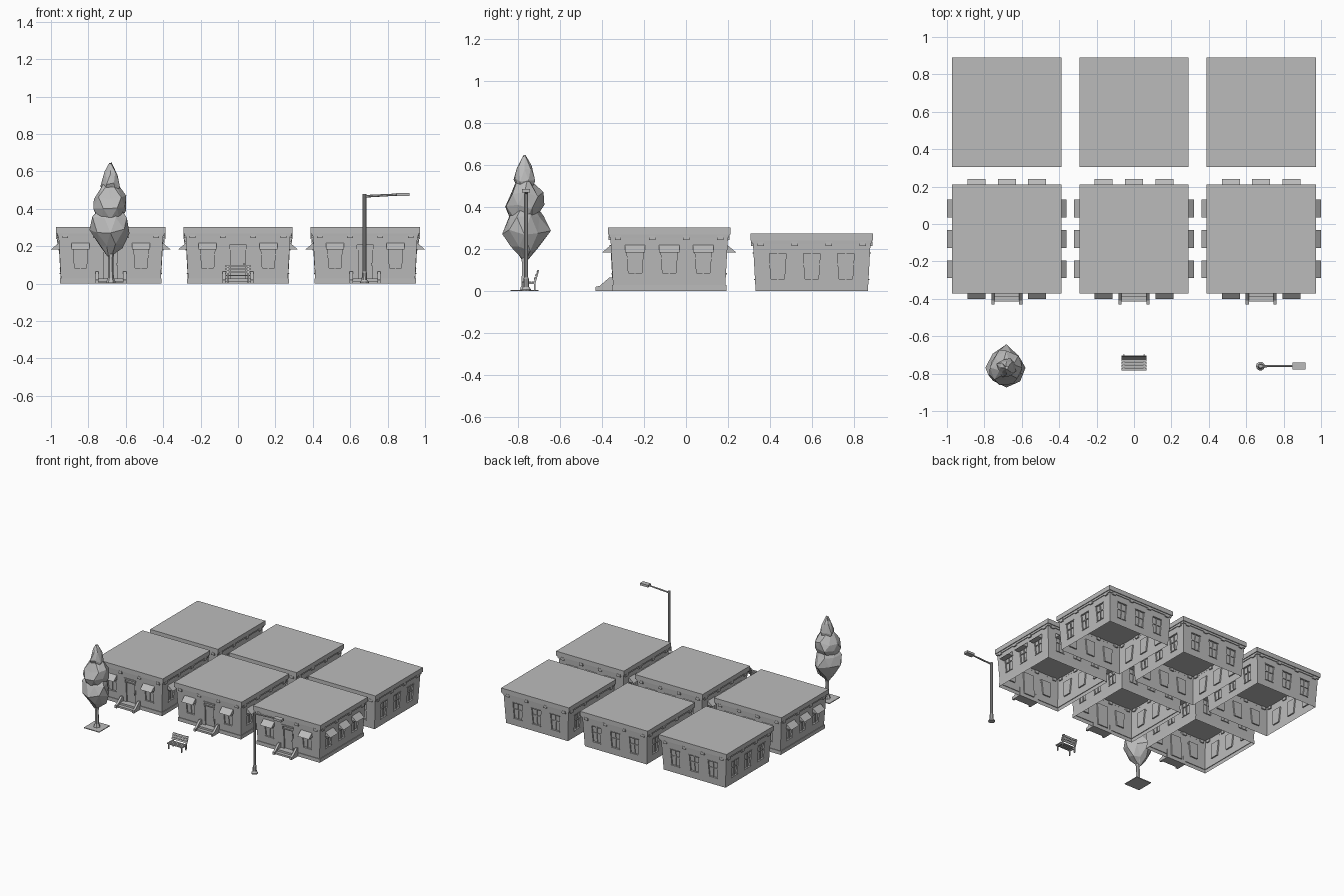
import bpy, bmesh, math, random
from mathutils import Matrix, Vector

random.seed(4)
if "Cube" in bpy.data.objects:
    bpy.data.objects.remove(bpy.data.objects["Cube"])

grey = bpy.data.materials.new("light_grey")
grey.use_nodes = True
colour = (0.5, 0.5, 0.5, 1)
grey.diffuse_color = colour
grey.node_tree.nodes["Principled BSDF"].inputs["Base Color"].default_value = colour

TOP, SILL, HEAD = 0.24, 0.057, 0.178      # wall top, window bottom and top
SPACING = 0.162
SIDES = [Matrix.Rotation(k * math.pi / 2, 4, 'Z') for k in range(4)]


def finish(bm, name):
    mesh = bpy.data.meshes.new(name)
    bm.to_mesh(mesh)
    bm.free()
    mesh.materials.append(grey)
    return mesh


def place(mesh, name, loc=(0, 0, 0)):
    ob = bpy.data.objects.new(name, mesh)
    ob.location = loc
    bpy.context.scene.collection.objects.link(ob)
    return ob


def prism(bm, profile, u0, u1, M=Matrix()):
    """Extrude an (outward, height) profile sideways from u0 to u1."""
    ends = [[bm.verts.new(M @ Vector((u, -o, z))) for o, z in profile] for u in (u0, u1)]
    faces = [bm.faces.new(ends[0]), bm.faces.new(ends[1][::-1])]
    n = len(profile)
    for i in range(n):
        j = (i + 1) % n
        faces.append(bm.faces.new((ends[0][i], ends[1][i], ends[1][j], ends[0][j])))
    bmesh.ops.recalc_face_normals(bm, faces=faces)


def block(bm, u, o, z, M=Matrix()):
    """Box given by ranges along the side, outward and up."""
    prism(bm, [(o[0], z[0]), (o[1], z[0]), (o[1], z[1]), (o[0], z[1])], u[0], u[1], M)


def half(z):
    return 0.267 + 0.055 * z


def shell(bm, rings):
    """Open square tube through (half width, height) rings."""
    for (a, za), (b, zb) in zip(rings, rings[1:]):
        for M in SIDES:
            pts = ((-a, -a, za), (a, -a, za), (b, -b, zb), (-b, -b, zb))
            bm.faces.new([bm.verts.new(M @ Vector(p)) for p in pts])


def wall(bm, M, centres, door):
    """One leaning wall with recessed openings."""
    def edge(col, z):
        if col is None:
            return 0
        c, s = col
        if c is None:
            return s * half(z)
        if door and c == 0:
            return s * 0.045
        t = (z - SILL) / (HEAD - SILL)
        return c + s * (0.032 + 0.008 * min(max(t, 0), 1))

    def quad(points):
        bm.faces.new([bm.verts.new(M @ Vector((u, -half(z) + d, z))) for u, z, d in points])

    cols = [(None, -1)] + [(c, s) for c in centres for s in (-1, 1)] + [(None, 1)]
    rows = [0, SILL, HEAD, TOP]
    for i, (l, r) in enumerate(zip(cols, cols[1:])):
        for j, (z0, z1) in enumerate(zip(rows, rows[1:])):
            c = [(edge(l, z0), z0), (edge(r, z0), z0), (edge(r, z1), z1), (edge(l, z1), z1)]
            is_door = door and i % 2 == 1 and l[0] == 0
            opening = i % 2 == 1 and (j == 1 or (is_door and j == 0))
            d = 0.01 if opening else 0
            quad([(u, z, d) for u, z in c])
            if opening:
                for k in range(4):
                    if is_door and k == (2 if j == 0 else 0):
                        continue
                    a, b = c[k], c[(k + 1) % 4]
                    quad([(*a, 0), (*b, 0), (*b, d), (*a, d)])
    # Sash bars, sills, and door fittings
    for c in centres:
        def strip(u0, u1, z0, z1, depth, out):
            prism(bm, [(half(z0) - depth, z0), (half(z0) + out, z0),
                       (half(z1) + out, z1), (half(z1) - depth, z1)], c + u0, c + u1, M)
        if door and c == 0:
            strip(-0.045, 0.045, 0.152, 0.158, 0.009, -0.002)
            strip(-0.05, 0.05, HEAD, HEAD + 0.012, 0, 0.006)
            strip(0.03, 0.036, 0.07, 0.082, 0.009, 0.002)
            for s in (-1, 1):
                strip(s * 0.041 - 0.004, s * 0.041 + 0.004, 0, 0.152, 0.009, 0.002)
        else:
            strip(-0.003, 0.003, SILL, HEAD, 0.009, -0.003)
            strip(-0.036, 0.036, 0.125, 0.131, 0.009, -0.003)
            strip(-0.037, 0.037, SILL - 0.005, SILL, 0, 0.004)
            strip(-0.043, 0.043, HEAD, HEAD + 0.005, 0, 0.004)


def building(name, ground):
    """Walls, cornice and roof; the ground version adds door, plinth, awnings, steps."""
    base = 0.028 if ground else 0
    lift = Matrix.Translation((0, 0, base))
    parts = {p: bmesh.new() for p in ("walls", "cornice", "roof")}
    for k, M in enumerate(SIDES):
        wall(parts["walls"], lift @ M, [-SPACING, 0, SPACING], ground and k == 0)
        for n in (-1.5, -0.5, 0.5, 1.5):          # brackets under the cornice
            block(parts["cornice"], (n * SPACING - 0.015, n * SPACING + 0.015),
                  (0.27, 0.288), (0.215, 0.236), lift @ M)
    shell(parts["cornice"], [(0.279, 0.226 + base), (0.285, 0.226 + base), (0.286, TOP + base)])
    block(parts["roof"], (-0.292, 0.292), (-0.292, 0.292), (TOP, 0.275), lift)
    if ground:
        for p in ("plinth", "awnings", "steps"):
            parts[p] = bmesh.new()
        shell(parts["plinth"], [(0.272, 0), (0.272, base), (0.267, base)])
        for k, M in enumerate(SIDES):
            for c in ((-SPACING, SPACING) if k == 0 else (-SPACING, 0, SPACING)):
                prism(parts["awnings"], [(0.274, 0.155), (0.32, 0.155), (0.278, 0.19)],
                      c - 0.048, c + 0.048, lift @ M)
        for s in (-1, 1):                          # sloping side walls of the steps
            prism(parts["steps"], [(0.265, 0), (0.35, 0), (0.35, 0.02), (0.33, 0.025),
                                   (0.284, 0.065), (0.265, 0.065)], s * 0.066, s * 0.083)
        block(parts["steps"], (-0.066, 0.066), (0.265, 0.335), (0, 0.014))
        block(parts["steps"], (-0.066, 0.066), (0.265, 0.308), (0.014, base))
    return {p: finish(bm, name + "_" + p) for p, bm in parts.items()}


for row, ground, y in (("front", True, -0.08), ("back", False, 0.598)):
    meshes = building(row + "_building", ground)
    for side, x in (("right", -0.68), ("middle", 0), ("left", 0.68)):
        for part, mesh in meshes.items():
            place(mesh, f"{row}_{side}_{part}", (x, y, 0))


def lathe(bm, rings, n, jitter=0.0, twist=0.0):
    """Stack of (radius, height) rings with n sides, capped at both ends."""
    loops = []
    for i, (r, z) in enumerate(rings):
        loop = []
        for k in range(n):
            a = math.tau * (k + twist * i) / n
            q = r * (1 + random.uniform(-jitter, jitter))
            loop.append(bm.verts.new((q * math.cos(a), q * math.sin(a),
                                      z + random.uniform(-jitter, jitter) * 0.07)))
        loops.append(loop)
    for a, b in zip(loops, loops[1:]):
        for k in range(n):
            m = (k + 1) % n
            if jitter:
                bm.faces.new((a[k], a[m], b[k]))
                bm.faces.new((a[m], b[m], b[k]))
            else:
                bm.faces.new((a[k], a[m], b[m], b[k]))
    bm.faces.new(loops[0][::-1])
    bm.faces.new(loops[-1])


# Tree: base plate, trunk and three faceted clumps of leaves
TREE = (-0.68, -0.768, 0)
bm = bmesh.new()
block(bm, (-0.066, 0.066), (-0.066, 0.066), (0, 0.006))
place(finish(bm, "tree_plate"), "tree_plate", TREE)
bm = bmesh.new()
lathe(bm, [(0.026, 0.005), (0.016, 0.03), (0.014, 0.13), (0.022, 0.2)], 6)
place(finish(bm, "tree_trunk"), "tree_trunk", TREE)
clumps = {
    "lower": [(0.014, 0.15), (0.062, 0.2), (0.108, 0.28), (0.09, 0.36), (0.04, 0.42)],
    "middle": [(0.06, 0.34), (0.09, 0.4), (0.078, 0.46), (0.035, 0.53)],
    "upper": [(0.035, 0.48), (0.05, 0.53), (0.036, 0.59), (0.008, 0.637)]}
for name, rings in clumps.items():
    bm = bmesh.new()
    lathe(bm, rings, 8, 0.17, 0.5)
    place(finish(bm, "leaves"), name + "_leaves", (-0.682, -0.768, 0))

# Bench: slatted seat, leaning back and two leg frames
bm = bmesh.new()
for i in range(4):
    o = 0.722 + i * 0.016
    block(bm, (-0.067, 0.067), (o, o + 0.012), (0.04, 0.046))
for i in range(3):
    z, o = 0.056 + i * 0.016, 0.719 - i * 0.006
    prism(bm, [(o, z), (o + 0.005, z), (o, z + 0.012), (o - 0.005, z + 0.012)], -0.067, 0.067)
place(finish(bm, "bench_slats"), "bench_slats")
bm = bmesh.new()
for s in (-1, 1):
    u = (s * 0.055 - 0.004, s * 0.055 + 0.004)
    block(bm, u, (0.718, 0.78), (0.033, 0.04))
    block(bm, u, (0.77, 0.778), (0, 0.033))
    prism(bm, [(0.716, 0), (0.724, 0), (0.724, 0.04), (0.704, 0.1), (0.698, 0.1), (0.715, 0.04)], *u)
place(finish(bm, "bench_frame"), "bench_frame")

# Street lamp: footed pole, slender arm and flat head
LAMP = (0.676, -0.76, 0)
bm = bmesh.new()
lathe(bm, [(0.024, 0), (0.024, 0.008), (0.015, 0.02), (0.013, 0.06), (0.01, 0.065),
           (0.01, 0.48)], 10)
place(finish(bm, "lamp_pole"), "lamp_pole", LAMP)
bm = bmesh.new()
lathe(bm, [(0.007, 0), (0.006, 0.18)], 6)
arm = place(finish(bm, "lamp_arm"), "lamp_arm", (0.676, -0.76, 0.467))
arm.rotation_euler.y = math.radians(87)
bm = bmesh.new()
block(bm, (0.172, 0.24), (-0.019, 0.019), (0.468, 0.485))
place(finish(bm, "lamp_head"), "lamp_head", LAMP)
